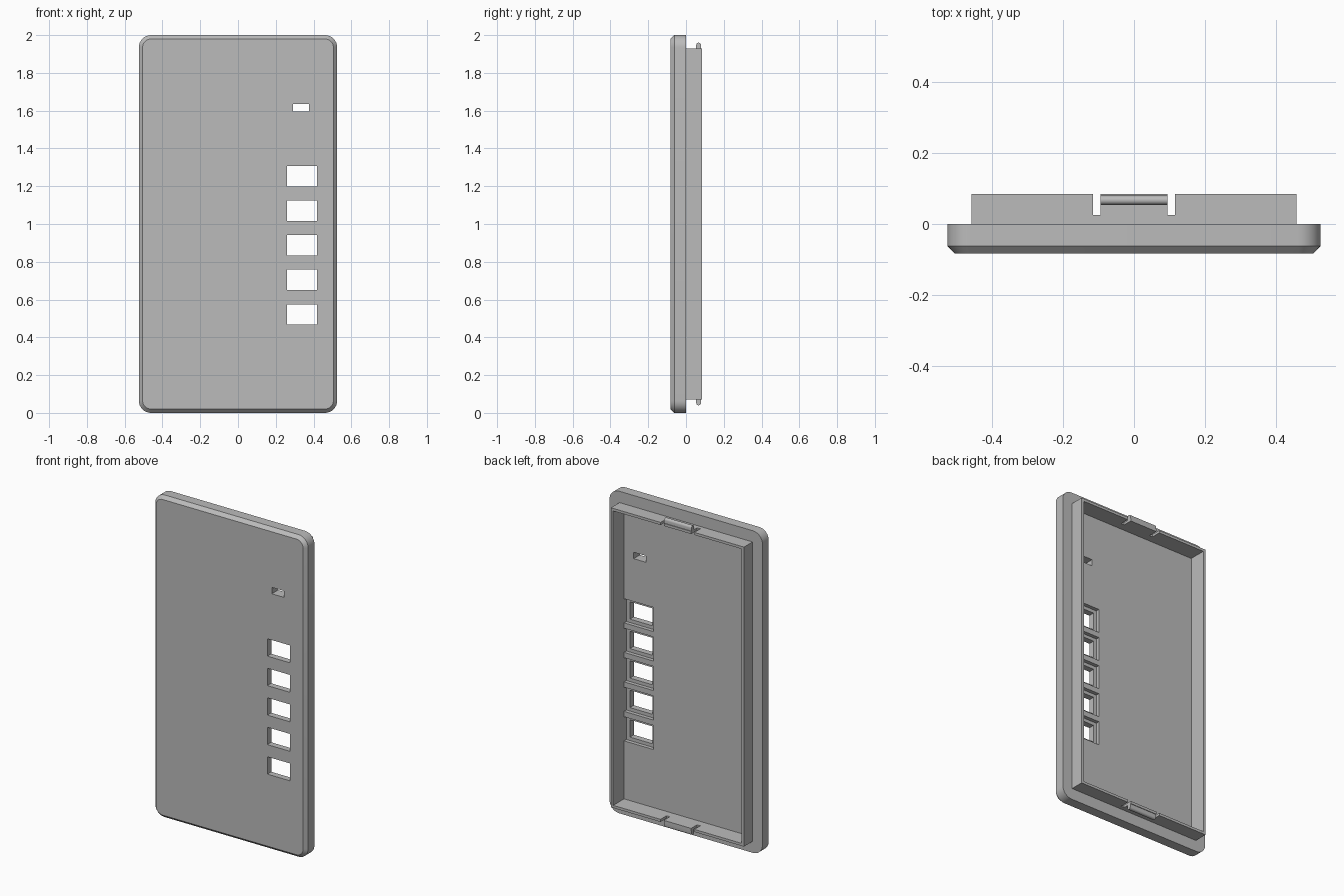
import bpy, bmesh, math
from mathutils import Vector

if "Cube" in bpy.data.objects:
    bpy.data.objects.remove(bpy.data.objects["Cube"], do_unlink=True)

grey = bpy.data.materials.new("light_grey_plastic")
grey.use_nodes = True
COLOUR = (0.5, 0.5, 0.5, 1)
grey.diffuse_color = COLOUR
grey.node_tree.nodes["Principled BSDF"].inputs["Base Color"].default_value = COLOUR


def finish(name, bm):
    bmesh.ops.recalc_face_normals(bm, faces=bm.faces)
    mesh = bpy.data.meshes.new(name)
    bm.to_mesh(mesh)
    bm.free()
    obj = bpy.data.objects.new(name, mesh)
    bpy.context.collection.objects.link(obj)
    mesh.materials.append(grey)
    return obj


def box(name, x, y, z):
    bm = bmesh.new()
    bmesh.ops.create_cube(bm, size=1)
    for v in bm.verts:
        v.co = Vector([(a + b) / 2 + c * (b - a) for (a, b), c in zip((x, y, z), v.co)])
    return finish(name, bm)


def combine(target, tool, operation):
    # Apply the boolean and discard the helper
    bpy.context.view_layer.objects.active = target
    mod = target.modifiers.new("bool", "BOOLEAN")
    mod.operation, mod.solver, mod.object = operation, "EXACT", tool
    bpy.ops.object.modifier_apply(modifier=mod.name)
    bpy.data.objects.remove(tool, do_unlink=True)


def rounded_loop(bm, inset, y, steps=8):
    half_w, half_h, r = 0.525 - inset, 1.0 - inset, 0.065 - inset
    verts = []
    for i, (sx, sz) in enumerate(((1, 1), (-1, 1), (-1, -1), (1, -1))):
        for k in range(steps + 1):
            a = math.pi / 2 * (i + k / steps)
            verts.append(bm.verts.new((sx * (half_w - r) + r * math.cos(a), y,
                                       1 + sz * (half_h - r) + r * math.sin(a))))
    return verts


# Rounded faceplate with a chamfered front edge
bm = bmesh.new()
loops = [rounded_loop(bm, i, y) for i, y in ((0, 0), (0, -0.062), (0.02, -0.083))]
for a, b in zip(loops, loops[1:]):
    for i in range(len(a)):
        j = (i + 1) % len(a)
        bm.faces.new((a[i], a[j], b[j], b[i]))
bm.faces.new(loops[0])
bm.faces.new(loops[-1])
cover = finish("cover_plate", bm)

# Raised rear rim and the shallow cavity inside it
combine(cover, box("rim", (-0.457, 0.457), (-0.03, 0.084), (0.07, 1.93)), "UNION")
IN = 0.441
combine(cover, box("cavity", (-IN, IN), (-0.022, 0.2), (0.086, 1.914)), "DIFFERENCE")

# Button windows, each with a wider pocket behind
for i in range(5):
    z = 0.521 + i * 0.1832
    combine(cover, box("pocket", (0.24, IN), (-0.045, 0.01), (z - 0.075, z + 0.075)), "DIFFERENCE")
    combine(cover, box("window", (0.26, 0.417), (-0.2, 0.01), (z - 0.054, z + 0.054)), "DIFFERENCE")

# Small indicator slot
combine(cover, box("slot", (0.29, 0.375), (-0.2, 0.01), (1.595, 1.635)), "DIFFERENCE")

# Relief notches beside the snap tabs, through both end walls
for s in (-1, 1):
    x = sorted((s * 0.094, s * 0.116))
    combine(cover, box("notch", x, (0.025, 0.2), (0, 2)), "DIFFERENCE")

# Rounded snap ridges on the top and bottom tabs
for name, s in (("top_snap_ridge", 1), ("bottom_snap_ridge", -1)):
    r, yc = 0.013, 0.067
    profile = [(yc + r, 0.925)]
    profile += [(yc + r * math.cos(math.pi * k / 8), 0.947 + r * math.sin(math.pi * k / 8))
                for k in range(9)]
    profile += [(yc - r, 0.925)]
    bm = bmesh.new()
    face = bm.faces.new([bm.verts.new((-0.094, y, 1 + s * z)) for y, z in profile])
    new = bmesh.ops.extrude_face_region(bm, geom=[face])["geom"]
    bmesh.ops.translate(bm, vec=(0.188, 0, 0),
                        verts=[g for g in new if isinstance(g, bmesh.types.BMVert)])
    combine(cover, finish(name, bm), "UNION")

# Smooth the rounded corners only
bpy.ops.object.select_all(action="DESELECT")
cover.select_set(True)
bpy.context.view_layer.objects.active = cover
bpy.ops.object.shade_smooth_by_angle(angle=math.radians(30))
